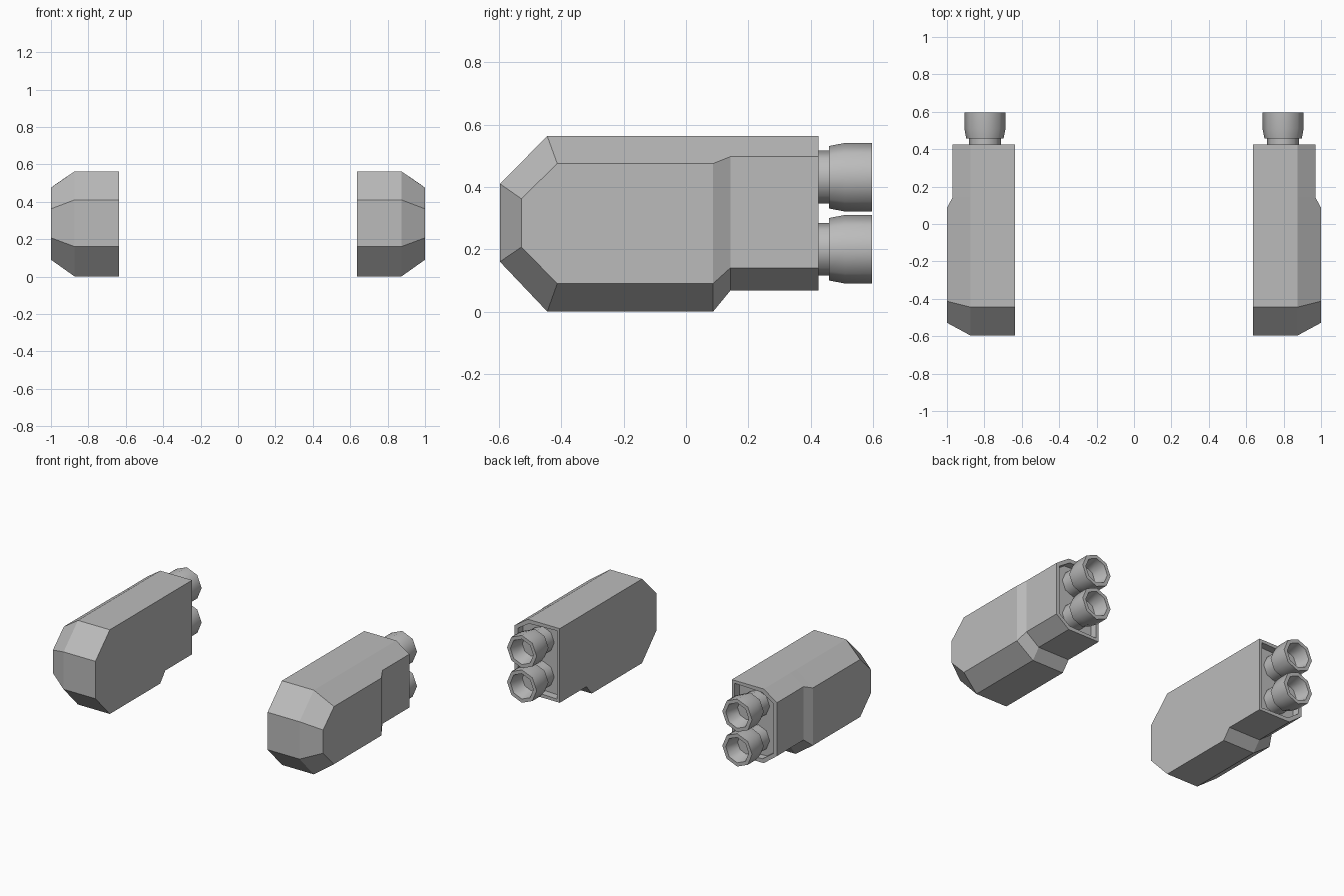
import bpy, bmesh, math

cube = bpy.data.objects.get("Cube")
if cube:
    bpy.data.objects.remove(cube)

grey = bpy.data.materials.new("hull_grey")
grey.use_nodes = True
grey.diffuse_color = (0.5, 0.5, 0.5, 1)
grey.node_tree.nodes["Principled BSDF"].inputs["Base Color"].default_value = (0.5, 0.5, 0.5, 1)

INNER, RIDGE = 0.637, 0.873


def make_object(name, bm, side, smooth=False):
    # Mirror the part to its side and give it the hull colour
    for v in bm.verts:
        v.co.x *= side
    bmesh.ops.recalc_face_normals(bm, faces=bm.faces)
    mesh = bpy.data.meshes.new(name)
    bm.to_mesh(mesh)
    bm.free()
    mesh.materials.append(grey)
    obj = bpy.data.objects.new(name, mesh)
    bpy.context.collection.objects.link(obj)
    if smooth:
        bpy.ops.object.select_all(action='DESELECT')
        obj.select_set(True)
        bpy.context.view_layer.objects.active = obj
        bpy.ops.object.shade_smooth_by_angle(angle=math.radians(50))


def build_pod(name, side):
    # Each section: y, bottom, top of the flat part, then y, x, bottom, top of the outer wall
    sections = [
        (-0.597, 0.16, 0.41, -0.528, 1.0, 0.207, 0.362),
        (-0.445, 0.0, 0.563, -0.413, 1.0, 0.09, 0.475),
        (0.087, 0.0, 0.563, 0.087, 1.0, 0.09, 0.475),
        (0.142, 0.067, 0.563, 0.142, 0.97, 0.14, 0.497),
        (0.425, 0.067, 0.563, 0.425, 0.97, 0.14, 0.497),
    ]
    bm = bmesh.new()
    rings = []
    for y, low, high, yo, xo, low_o, high_o in sections:
        points = [(INNER, y, low), (RIDGE, y, low), (xo, yo, low_o),
                  (xo, yo, high_o), (RIDGE, y, high), (INNER, y, high)]
        rings.append([bm.verts.new(p) for p in points])
    for a, b in zip(rings, rings[1:]):
        for i in range(6):
            j = (i + 1) % 6
            bm.faces.new((a[i], a[j], b[j], b[i]))
    # Nose: flat front and angled outer cheek
    n = rings[0]
    bm.faces.new((n[0], n[1], n[4], n[5]))
    bm.faces.new((n[1], n[2], n[3], n[4]))
    # Recessed rear panel
    back = bm.faces.new(rings[-1])
    bmesh.ops.recalc_face_normals(bm, faces=bm.faces)
    bmesh.ops.inset_region(bm, faces=[back], thickness=0.028)
    bmesh.ops.inset_region(bm, faces=[back], thickness=0.0, depth=-0.05)
    for v in back.verts:
        v.co.y = 0.375
    make_object(name, bm, side)


def build_nozzle(name, side, z):
    # Radius and y along the neck, bell, rim and hollow throat
    profile = [(0.085, 0.37), (0.085, 0.458), (0.1, 0.458), (0.11, 0.51),
               (0.11, 0.597), (0.085, 0.597), (0.065, 0.5)]
    bm = bmesh.new()
    rings = []
    for r, y in profile:
        rings.append([bm.verts.new((0.797 + r * math.cos(i * math.pi / 4), y,
                                    z + r * math.sin(i * math.pi / 4))) for i in range(8)])
    for a, b in zip(rings, rings[1:]):
        for i in range(8):
            j = (i + 1) % 8
            bm.faces.new((a[i], a[j], b[j], b[i]))
    bm.faces.new(rings[0])
    bm.faces.new(rings[-1])
    make_object(name, bm, side, smooth=True)


for label, side in (("left", 1), ("right", -1)):
    build_pod(label + "_pod", side)
    build_nozzle(label + "_upper_nozzle", side, 0.431)
    build_nozzle(label + "_lower_nozzle", side, 0.2)
